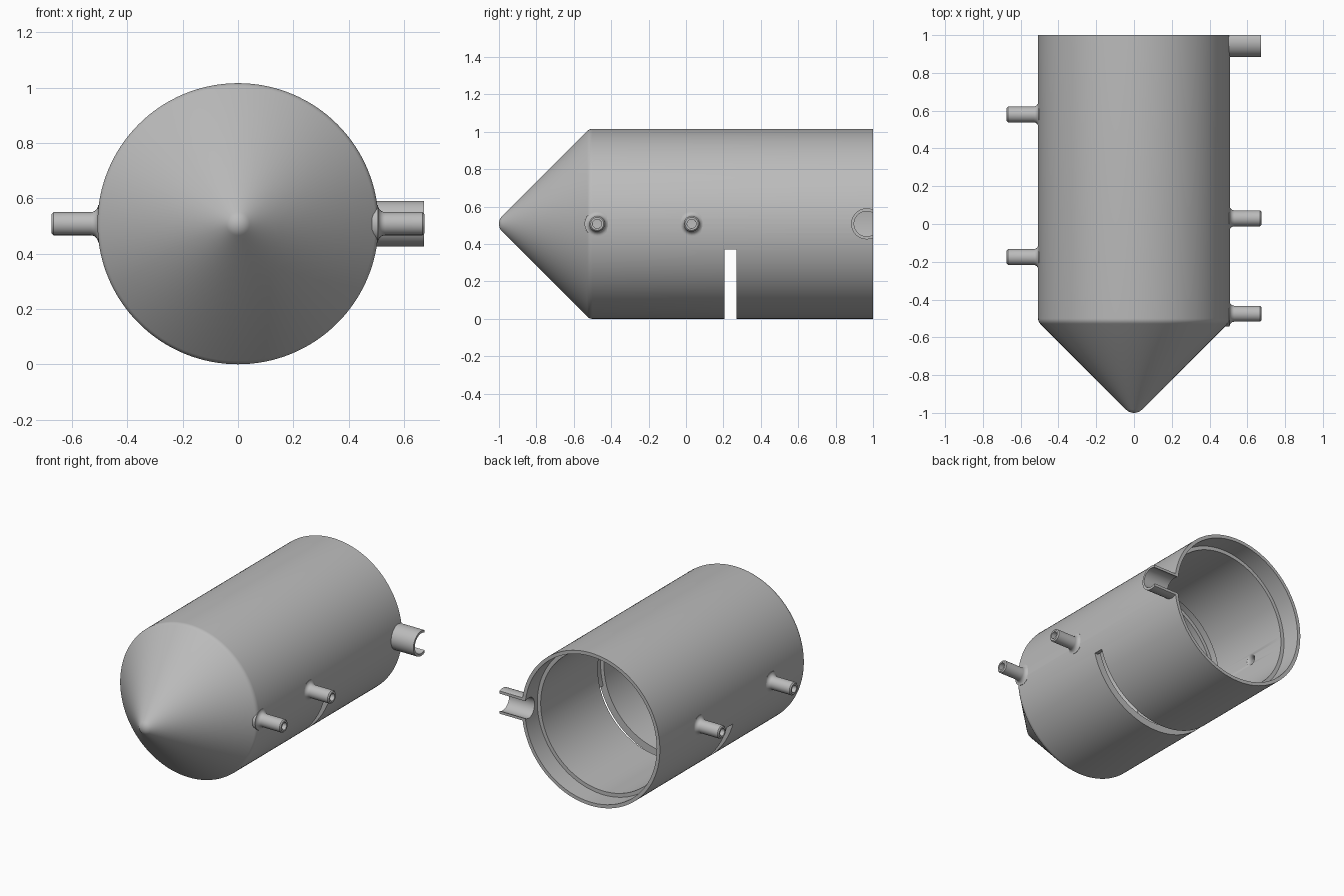
import bpy, bmesh, math
from mathutils import Matrix, Vector

if "Cube" in bpy.data.objects:
    bpy.data.objects.remove(bpy.data.objects["Cube"], do_unlink=True)

CENTRE = 0.508          # height of the body axis
OUTER, INNER, RECESS = 0.508, 0.46, 0.485

grey = bpy.data.materials.new("plain grey")
grey.use_nodes = True
colour = (0.5, 0.5, 0.5, 1)
grey.diffuse_color = colour
grey.node_tree.nodes["Principled BSDF"].inputs["Base Color"].default_value = colour


def lathe(name, profile, direction, origin, segments):
    """Spin a closed profile of (along, radius) points about an axis."""
    bm = bmesh.new()
    verts = [bm.verts.new((r, 0, a)) for a, r in profile]
    edges = [bm.edges.new((v, verts[i - 1])) for i, v in enumerate(verts)
             if v.co.x > 1e-6 or verts[i - 1].co.x > 1e-6]
    bmesh.ops.spin(bm, geom=verts + edges, cent=(0, 0, 0), axis=(0, 0, 1),
                   angle=math.tau, steps=segments)
    bmesh.ops.remove_doubles(bm, verts=bm.verts, dist=1e-5)
    bmesh.ops.dissolve_degenerate(bm, edges=bm.edges, dist=1e-6)
    bmesh.ops.recalc_face_normals(bm, faces=bm.faces)
    turn = Vector((0, 0, 1)).rotation_difference(Vector(direction)).to_matrix().to_4x4()
    bm.transform(Matrix.Translation(origin) @ turn)
    return finish(name, bm)


def box(name, low, high):
    bm = bmesh.new()
    bmesh.ops.create_cube(bm, size=1)
    low, high = Vector(low), Vector(high)
    bm.transform(Matrix.Translation((low + high) / 2) @ Matrix.Diagonal((*(high - low), 1)))
    return finish(name, bm)


def finish(name, bm):
    mesh = bpy.data.meshes.new(name)
    bm.to_mesh(mesh)
    bm.free()
    mesh.materials.append(grey)
    ob = bpy.data.objects.new(name, mesh)
    bpy.context.collection.objects.link(ob)
    return ob


def select(ob):
    bpy.ops.object.select_all(action="DESELECT")
    ob.select_set(True)
    bpy.context.view_layer.objects.active = ob


def cut(ob, cutter):
    """Subtract a cutter and throw it away."""
    mod = ob.modifiers.new("cut", "BOOLEAN")
    mod.operation, mod.solver, mod.object = "DIFFERENCE", "EXACT", cutter
    select(ob)
    bpy.ops.object.modifier_apply(modifier=mod.name)
    bpy.data.objects.remove(cutter, do_unlink=True)


def arc(ca, cr, radius, start, end, steps):
    """Points of an arc in (along, radius) space, angles in degrees."""
    angles = [math.radians(start + (end - start) * i / steps) for i in range(steps + 1)]
    return [(ca + radius * math.cos(t), cr + radius * math.sin(t)) for t in angles]


# Hollow body: round-tipped cone, softened shoulder, inner groove, rear recess
TIP = 0.06
nose = arc(-1 + TIP, 0, TIP, 180, 135, 6)
nose[0] = (-1, 0)
shoulder = arc(-0.5, OUTER - 0.04, 0.04, 135, 90, 4)
profile = nose + shoulder + [
    (1, OUTER), (1, RECESS), (0.87, RECESS), (0.87, INNER),
    (0.27, INNER), (0.27, RECESS), (0.205, RECESS), (0.205, INNER),
    (-0.5, INNER), (-0.96, 0)]
body = lathe("body", profile, (0, 1, 0), (0, 0, CENTRE), 128)

# Slot across the underside, opening into the groove
cut(body, box("slot_cutter", (-0.6, 0.205, -0.1), (0.6, 0.27, 0.37)))

# Small side nozzles with a fillet at the root and a narrow bore
BORE, PIPE, FILLET = 0.024, 0.042, 0.026
nozzle = ([(0.485, BORE), (0.485, PIPE + FILLET), (0.506, PIPE + FILLET)]
          + arc(0.506 + FILLET, PIPE + FILLET, FILLET, 180, 270, 6)
          + [(0.667, PIPE), (0.674, PIPE - 0.007), (0.674, BORE)])
bore = ([(0.4, 0), (0.4, 0.045), (0.455, 0.045)]
        + [(0.462, 0.034), (0.472, 0.027), (0.484, BORE), (0.6, BORE), (0.6, 0)])
places = [("left_front", 1, -0.475), ("left_middle", 1, 0.03),
          ("right_front", -1, -0.175), ("right_rear", -1, 0.58)]
parts = [body]
for label, side, y in places:
    spot = (0, y, CENTRE)
    cut(body, lathe("bore_cutter", bore, (side, 0, 0), spot, 16))
    parts.append(lathe(label + "_nozzle", nozzle, (side, 0, 0), spot, 24))

# Large port, sliced open by the rear plane of the body
WIDE, HOLE = 0.083, 0.067
spot = (0, 0.966, CENTRE)
port = lathe("open_port", [(0.488, HOLE), (0.488, WIDE), (0.672, WIDE), (0.672, HOLE)],
             (1, 0, 0), spot, 48)
cut(port, box("trim_cutter", (0.3, 1, 0.2), (0.9, 1.3, 0.8)))
cut(body, lathe("port_cutter", [(0.4, 0), (0.4, HOLE), (0.6, HOLE), (0.6, 0)],
                (1, 0, 0), spot, 48))
parts.append(port)

for ob in parts:
    select(ob)
    bpy.ops.object.shade_smooth_by_angle(angle=math.radians(30))
